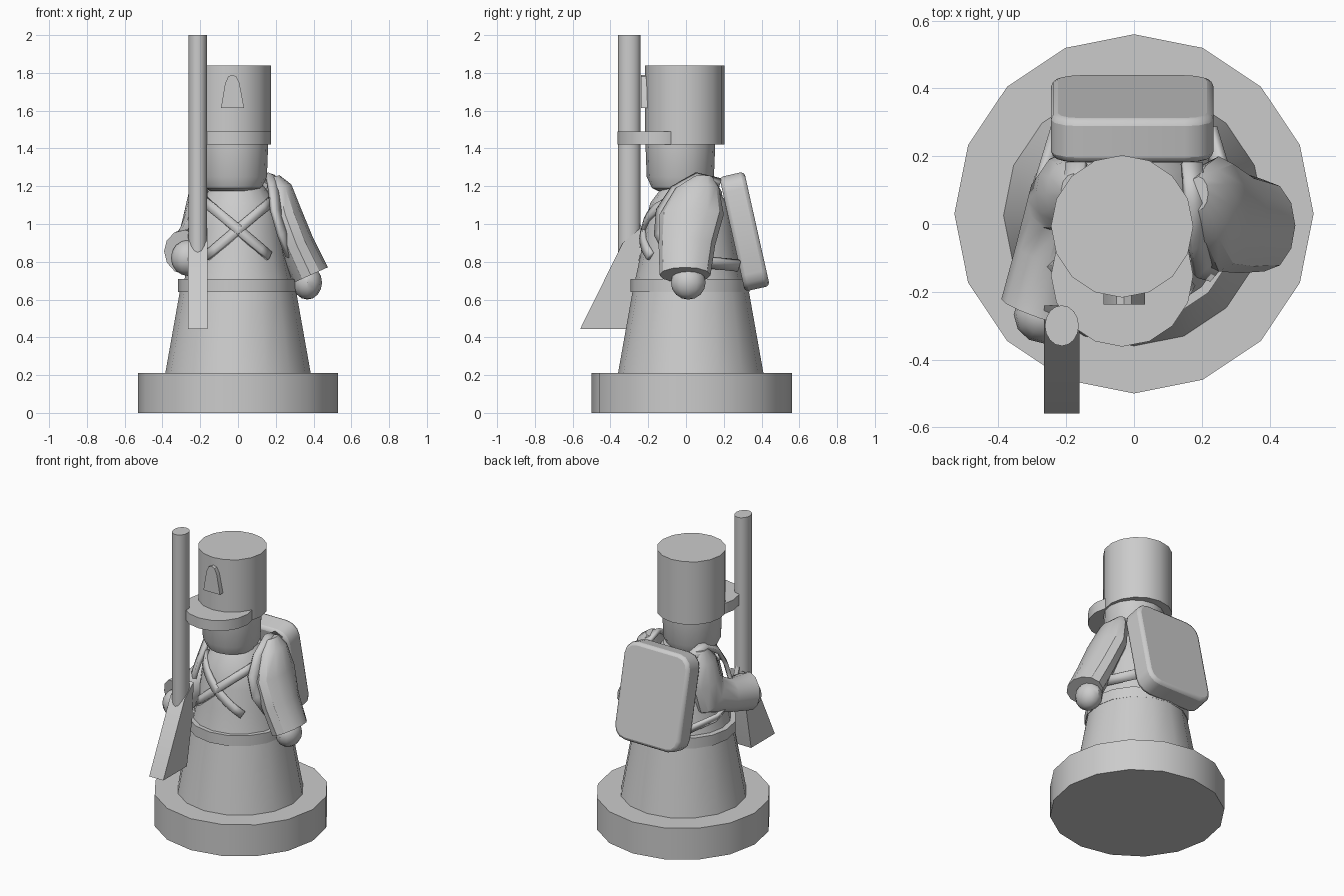
import bpy, bmesh, math
from mathutils import Vector, Matrix

default = bpy.data.objects.get("Cube")
if default:
    bpy.data.objects.remove(default)

grey = bpy.data.materials.new("plain grey")
grey.use_nodes = True
grey.diffuse_color = (0.6, 0.6, 0.6, 1)
grey.node_tree.nodes["Principled BSDF"].inputs["Base Color"].default_value = (0.6, 0.6, 0.6, 1)


def finish(name, bm):
    bmesh.ops.recalc_face_normals(bm, faces=bm.faces)
    mesh = bpy.data.meshes.new(name)
    bm.to_mesh(mesh)
    bm.free()
    mesh.materials.append(grey)
    ob = bpy.data.objects.new(name, mesh)
    bpy.context.collection.objects.link(ob)
    bpy.ops.object.select_all(action='DESELECT')
    ob.select_set(True)
    bpy.context.view_layer.objects.active = ob
    bpy.ops.object.shade_smooth_by_angle(angle=math.radians(32))
    return ob


def loft(name, rings, sides=16):
    """Skin rings of (centre, normal, reference axis, radius u, radius v)."""
    bm = bmesh.new()
    loops = []
    for centre, normal, ref, ru, rv in rings:
        n = Vector(normal).normalized()
        u = (Vector(ref) - n * n.dot(Vector(ref))).normalized()
        v = n.cross(u)
        angles = [math.tau * i / sides for i in range(sides)]
        loops.append([bm.verts.new(Vector(centre) + u * ru * math.cos(a) + v * rv * math.sin(a))
                      for a in angles])
    for a, b in zip(loops, loops[1:]):
        for i in range(sides):
            j = (i + 1) % sides
            bm.faces.new((a[i], a[j], b[j], b[i]))
    bm.faces.new(loops[0])
    bm.faces.new(loops[-1])
    return finish(name, bm)


def turned(name, x, y, profile, stretch=1):
    """Upright round part from (radius, height) pairs."""
    return loft(name, [((x, y, z), (0, 0, 1), (1, 0, 0), r, r * stretch) for r, z in profile])


def prism(name, points, axis, low, high):
    """Flat outline pushed along x or y."""
    bm = bmesh.new()
    place = (lambda p, d: (d, p[0], p[1])) if axis == 'x' else (lambda p, d: (p[0], d, p[1]))
    face = bm.faces.new([bm.verts.new(place(p, low)) for p in points])
    out = bmesh.ops.extrude_face_region(bm, geom=[face])["geom"]
    shift = Vector(place((0, 0), high - low))
    bmesh.ops.translate(bm, vec=shift, verts=[g for g in out if isinstance(g, bmesh.types.BMVert)])
    return finish(name, bm)


def ball(name, centre, scale):
    bm = bmesh.new()
    bmesh.ops.create_uvsphere(bm, u_segments=12, v_segments=8, radius=1)
    bmesh.ops.scale(bm, vec=scale, verts=bm.verts)
    bmesh.ops.translate(bm, vec=centre, verts=bm.verts)
    return finish(name, bm)


def band(name, points, normals, width, thickness):
    """Flat strap following a path."""
    bm = bmesh.new()
    pts = [Vector(p) for p in points]
    pairs = []
    for i, p in enumerate(pts):
        tangent = pts[min(i + 1, len(pts) - 1)] - pts[max(i - 1, 0)]
        side = tangent.cross(Vector(normals[i])).normalized() * width / 2
        pairs.append((bm.verts.new(p - side), bm.verts.new(p + side)))
    for a, b in zip(pairs, pairs[1:]):
        bm.faces.new((a[0], a[1], b[1], b[0]))
    ob = finish(name, bm)
    solid = ob.modifiers.new("thickness", 'SOLIDIFY')
    solid.thickness = thickness
    solid.offset = 0
    return ob


# Stand, coat skirt, belt and chest
turned("base", 0, 0.03, [(0.53, 0), (0.53, 0.21)])
turned("coat_skirt", 0, 0.025, [(0.385, 0.21), (0.305, 0.66)])
turned("belt", -0.003, 0.02, [(0.315, 0.64), (0.315, 0.71)])
chest = [(0.285, 0.7), (0.255, 0.84), (0.235, 0.98), (0.205, 1.11), (0.13, 1.21)]
turned("torso", 0, 0.015, chest)


def chest_radius(z):
    for (r0, z0), (r1, z1) in zip(chest, chest[1:]):
        if z <= z1:
            return r0 + (r1 - r0) * (z - z0) / (z1 - z0)
    return chest[-1][0]


# Crossed chest belts lying on the torso
for side, name in ((1, "right_cross_belt"), (-1, "left_cross_belt")):
    path, normals = [], []
    for i in range(9):
        t = i / 8
        x, z = side * (-0.175 + 0.34 * t), 1.12 - 0.29 * t
        r = chest_radius(z)
        y = -math.sqrt(max(r * r - x * x, 0.002))
        path.append((x, 0.015 + y - 0.005, z))
        normals.append((x, y, r * 0.3))
    band(name, path, normals, 0.05, 0.025)

# Head and tall hat
turned("head", -0.025, -0.03, [(0.12, 1.175), (0.15, 1.19), (0.178, 1.25), (0.185, 1.43)])
turned("hat_crown", -0.035, -0.007, [(0.21, 1.42), (0.21, 1.84)])
turned("hat_brim", -0.035, -0.152, [(0.21, 1.42), (0.21, 1.49)])
plate = [(-0.09, 1.615), (0.032, 1.615), (0.008, 1.745), (-0.008, 1.78),
         (-0.03, 1.79), (-0.052, 1.78), (-0.068, 1.745)]
prism("hat_plate", plate, 'y', -0.237, -0.2)

# Left arm hanging down with a flared cuff
Y, X = (0, 1, 0), (1, 0, 0)
loft("left_arm", [
    ((0.19, 0.09, 1.25), (0.3, 0, -1), Y, 0.05, 0.03),
    ((0.215, 0.06, 1.19), (0.3, 0, -1), Y, 0.115, 0.07),
    ((0.25, 0.03, 1.05), (0.3, 0, -1), Y, 0.17, 0.09),
    ((0.31, 0.005, 0.89), (0.4, 0, -1), Y, 0.15, 0.095),
    ((0.385, -0.005, 0.73), (0.45, 0, -1), Y, 0.135, 0.1)], 12)
ball("left_hand", (0.367, 0.012, 0.69), (0.078, 0.092, 0.09))

# Right arm bent forward to hold the musket
loft("right_arm", [
    ((-0.175, 0.1, 1.24), (0, 0, -1), X, 0.04, 0.05),
    ((-0.19, 0.09, 1.17), (0, 0, -1), X, 0.07, 0.1),
    ((-0.21, 0.09, 1.04), (0, -0.2, -1), X, 0.08, 0.12),
    ((-0.225, 0.07, 0.94), (0, -1, -1), X, 0.09, 0.13),
    ((-0.25, -0.08, 0.88), (-0.2, -1, -0.3), X, 0.1, 0.105),
    ((-0.28, -0.26, 0.85), (-0.35, -1, -0.15), X, 0.118, 0.12)], 12)
ball("right_hand", (-0.265, -0.268, 0.82), (0.09, 0.085, 0.095))

# Backpack: box with rounded corners, leaning on the back
bm = bmesh.new()
bmesh.ops.create_cube(bm, size=1)
bmesh.ops.scale(bm, vec=(0.48, 0.135, 0.62), verts=bm.verts)
corners = [e for e in bm.edges if abs(e.verts[0].co.y - e.verts[1].co.y) > 0.1]
bmesh.ops.bevel(bm, geom=corners, offset=0.085, segments=3, profile=0.5, affect='EDGES')
bmesh.ops.transform(bm, matrix=Matrix.Translation((-0.005, 0.31, 0.96))
                    @ Matrix.Rotation(math.radians(12.6), 4, 'X'), verts=bm.verts)
pack = finish("backpack", bm)
bevel = pack.modifiers.new("soft rim", 'BEVEL')
bevel.width = 0.02
bevel.segments = 2
bevel.angle_limit = math.radians(50)

# Shoulder straps looping in front of the arms
strap = [(0.17, 0.18, 1.22), (0.18, 0.06, 1.25), (0.19, -0.06, 1.18), (0.2, -0.13, 1.07),
         (0.235, -0.14, 0.95), (0.275, -0.09, 0.85), (0.28, 0.08, 0.8), (0.22, 0.28, 0.78)]
for side, name in ((1, "left_shoulder_strap"), (-1, "right_shoulder_strap")):
    path = [(side * x, y, z) for x, y, z in strap]
    band(name, path, [(x * 0.7, y, z - 0.95) for x, y, z in path], 0.06, 0.025)

# Musket: barrel, flared stock and lock
turned("musket_barrel", -0.213, -0.3, [(0.05, 0.8), (0.05, 2.0)], 1.2)
prism("musket_stock", [(-0.24, 0.98), (-0.335, 0.9), (-0.56, 0.445), (-0.31, 0.445), (-0.25, 0.76)],
      'x', -0.265, -0.161)
prism("musket_lock", [(-0.255, 1.04), (-0.25, 0.82), (-0.18, 0.82)], 'x', -0.225, -0.195)
